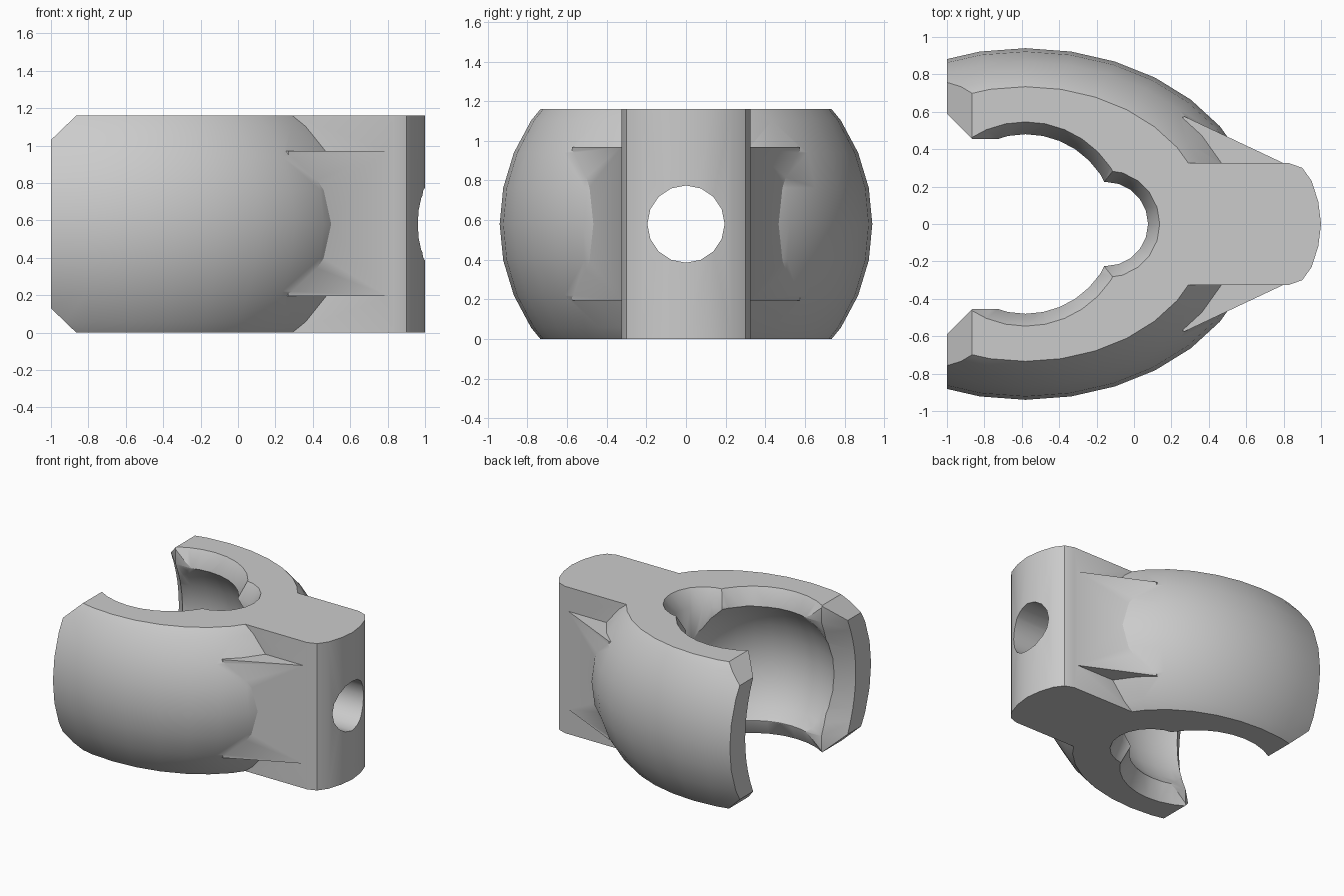
import bpy, bmesh, math
from mathutils import Matrix, Vector

cube = bpy.data.objects.get("Cube")
if cube:
    bpy.data.objects.remove(cube, do_unlink=True)

HEIGHT = 1.16
MID = HEIGHT / 2
CX = -0.58          # centre of the round jaw

grey = bpy.data.materials.new("satin grey")
grey.use_nodes = True
colour = (0.6, 0.6, 0.6, 1)
grey.diffuse_color = colour
grey.node_tree.nodes["Principled BSDF"].inputs["Base Color"].default_value = colour


def add_object(name, bm):
    bmesh.ops.recalc_face_normals(bm, faces=bm.faces)
    mesh = bpy.data.meshes.new(name)
    bm.to_mesh(mesh)
    bm.free()
    mesh.materials.append(grey)
    obj = bpy.data.objects.new(name, mesh)
    bpy.context.collection.objects.link(obj)
    return obj


def ball(name, centre, size, segments=32):
    bm = bmesh.new()
    bmesh.ops.create_uvsphere(bm, u_segments=segments, v_segments=16, radius=1)
    bm.transform(Matrix.Translation(centre) @ Matrix.Diagonal((*size, 1)))
    return add_object(name, bm)


def cone(name, centre, r1, r2, depth, segments=32, turn=None):
    bm = bmesh.new()
    bmesh.ops.create_cone(bm, cap_ends=True, segments=segments,
                          radius1=r1, radius2=r2, depth=depth)
    bm.transform(Matrix.Translation(centre) @ (turn or Matrix()))
    return add_object(name, bm)


def loft(name, sections):
    """Skin equal-length closed sections and cap both ends."""
    bm = bmesh.new()
    rows = [[bm.verts.new(p) for p in s] for s in sections]
    n = len(rows[0])
    for a, b in zip(rows, rows[1:]):
        for i in range(n):
            j = (i + 1) % n
            bm.faces.new((a[i], a[j], b[j], b[i]))
    bm.faces.new(rows[0])
    bm.faces.new(rows[-1])
    return add_object(name, bm)


def plan(name, outline, z0, z1):
    return loft(name, [[(x, y, z) for x, y in outline] for z in (z0, z1)])


def combine(obj, tool, operation):
    mod = obj.modifiers.new("combine", 'BOOLEAN')
    mod.operation, mod.object, mod.solver = operation, tool, 'EXACT'
    graph = bpy.context.evaluated_depsgraph_get()
    result = bpy.data.meshes.new_from_object(obj.evaluated_get(graph))
    obj.modifiers.clear()
    obj.data = result
    bpy.data.objects.remove(tool, do_unlink=True)


# Rounded jaw
body = ball("clamp_body", (CX, 0, MID), (1.25, 0.94, 0.94))

# Stem with rounded end
side = [(0.83, 0.325), (0.9, 0.3), (0.95, 0.23), (0.985, 0.12)]
half = [(0.15, 0.325)] + side
outline = half + [(1, 0)] + [(x, -y) for x, y in reversed(half)]
combine(body, plan("stem", outline, -0.1, HEIGHT + 0.1), 'UNION')

# Side gussets between jaw and stem
gusset = [(0.8, 0.325), (0.27, 0.575), (0.1, 0.5), (0.1, -0.5), (0.27, -0.575), (0.8, -0.325)]
combine(body, plan("gussets", gusset, 0.195, 0.97), 'UNION')

# Trim to flat top, flat base and bevelled jaw ends
trim = [(-1, 0.13), (-0.865, 0), (1.2, 0), (1.2, HEIGHT), (-0.865, HEIGHT), (-1, 1.03)]
combine(body, loft("trim", [[(x, y, z) for x, z in trim] for y in (-2, 2)]), 'INTERSECT')

# Round socket and open throat
combine(body, ball("socket", (CX, 0, MID), (0.66, 0.66, 0.66)), 'DIFFERENCE')
combine(body, cone("socket_bore", (CX, 0, MID), 0.48, 0.48, 2), 'DIFFERENCE')

# Mouth slot, flared outward and bulging at mid height
sections = []
for d in (-0.8, -0.45, -0.36, -0.27, -0.18, -0.09, 0, 0.09, 0.18, 0.27, 0.36, 0.45, 0.8):
    w = 0.455 + 0.1 * max(0, 1 - (d / 0.45) ** 2)
    edge = [(-0.6, w), (-0.865, w), (-1.1, w + 0.235)]
    ring = edge + [(x, -y) for x, y in reversed(edge)]
    sections.append([(x, y, MID + d) for x, y in ring])
combine(body, loft("mouth", sections), 'DIFFERENCE')

# Relief behind the socket, and bolt hole through the stem
combine(body, cone("relief", (-0.15, 0, MID), 0.225, 0.225, 2, 20), 'DIFFERENCE')
along_x = Matrix.Rotation(math.pi / 2, 4, 'Y')
combine(body, cone("bolt_hole", (0.5, 0, MID), 0.195, 0.195, 1.4, 16, along_x), 'DIFFERENCE')

# Countersinks on top and base
for s in (1, -1):
    turn = Matrix() if s > 0 else Matrix.Rotation(math.pi, 4, 'X')
    z = MID + s * 0.54
    combine(body, cone("socket_bevel", (CX, 0, z), 0.48, 0.57, 0.17, 32, turn), 'DIFFERENCE')
    combine(body, cone("relief_bevel", (-0.15, 0, z), 0.225, 0.31, 0.17, 20, turn), 'DIFFERENCE')

# Smooth shading with sharp creases
bpy.ops.object.select_all(action='DESELECT')
body.select_set(True)
bpy.context.view_layer.objects.active = body
bpy.ops.object.shade_smooth_by_angle(angle=math.radians(28))
